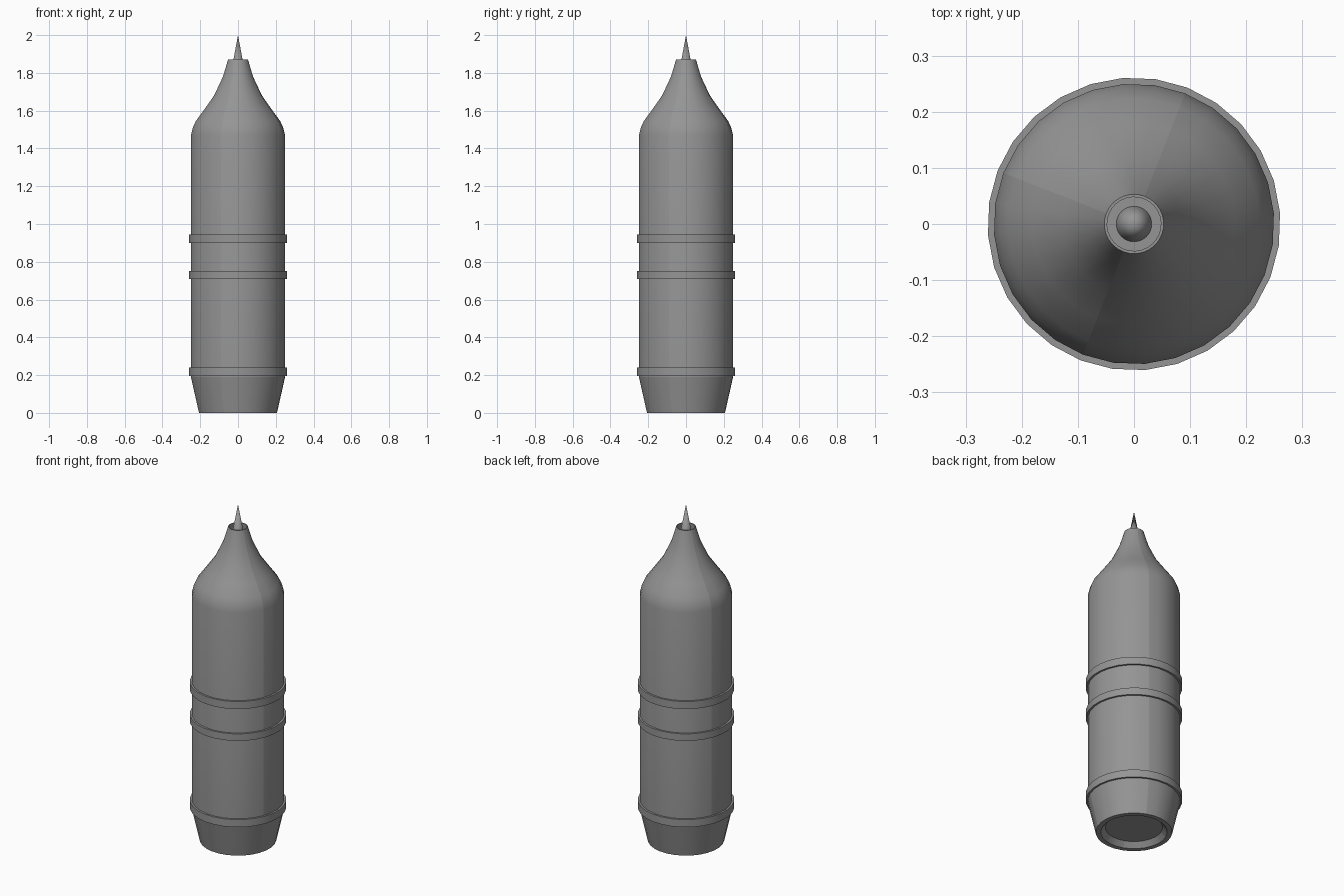
import bpy, math

cube = bpy.data.objects.get("Cube")
if cube:
    bpy.data.objects.remove(cube)

SIDES = 28
TURN = math.radians(4.4)

grey = bpy.data.materials.new("grey_metal")
grey.use_nodes = True
colour = (0.3, 0.3, 0.3, 1)
grey.diffuse_color = colour
grey.node_tree.nodes["Principled BSDF"].inputs["Base Color"].default_value = colour


def lathe(name, profile, closed=False, seams=False):
    """Spin (radius, height) points round z; radius 0 makes a pole."""
    verts, rows = [], []
    for r, z in profile:
        count = SIDES if r else 1
        rows.append([len(verts) + (i if r else 0) for i in range(SIDES)])
        for i in range(count):
            a = TURN + math.tau * i / SIDES
            verts.append((r * math.cos(a), r * math.sin(a), z))
    pairs = list(zip(rows, rows[1:]))
    if closed:
        pairs.append((rows[-1], rows[0]))
    faces = []
    for low, high in pairs:
        for i in range(SIDES):
            j = (i + 1) % SIDES
            face = dict.fromkeys((low[i], low[j], high[j], high[i]))
            faces.append(tuple(face))
    mesh = bpy.data.meshes.new(name)
    mesh.from_pydata(verts, [], faces)
    mesh.materials.append(grey)
    obj = bpy.data.objects.new(name, mesh)
    bpy.context.collection.objects.link(obj)
    bpy.ops.object.select_all(action="DESELECT")
    obj.select_set(True)
    bpy.context.view_layer.objects.active = obj
    bpy.ops.object.shade_smooth_by_angle(angle=math.radians(30))
    if seams:
        # Panel seams: the shell is made of four quarter panels
        column = {row[i]: i for row in rows for i in range(SIDES)}
        for e in mesh.edges:
            a, b = (column[v] for v in e.vertices)
            if a == b and a % 7 == 5:
                e.use_edge_sharp = True
    return obj


# Main shell with shoulder, neck and recessed mouth
lathe("body_shell", [
    (0.25, 0.19), (0.25, 1.47), (0.24, 1.51), (0.224, 1.545), (0.18, 1.605),
    (0.127, 1.68), (0.08, 1.78), (0.053, 1.87), (0.048, 1.87), (0.05, 1.83),
    (0, 1.83)], seams=True)

# Tapered base with a shallow hollow underneath
lathe("base_skirt", [
    (0, 0.03), (0.155, 0.03), (0.18, 0), (0.207, 0), (0.25, 0.19)], seams=True)

# Raised bands round the body
for name, low, high in (("lower_band", 0.195, 0.24),
                        ("middle_band", 0.71, 0.752),
                        ("upper_band", 0.90, 0.945)):
    lathe(name, [(0.245, low), (0.261, low), (0.261, high), (0.245, high)], closed=True)

# Needle tip
lathe("needle_tip", [(0.032, 1.828), (0, 2.0)])
